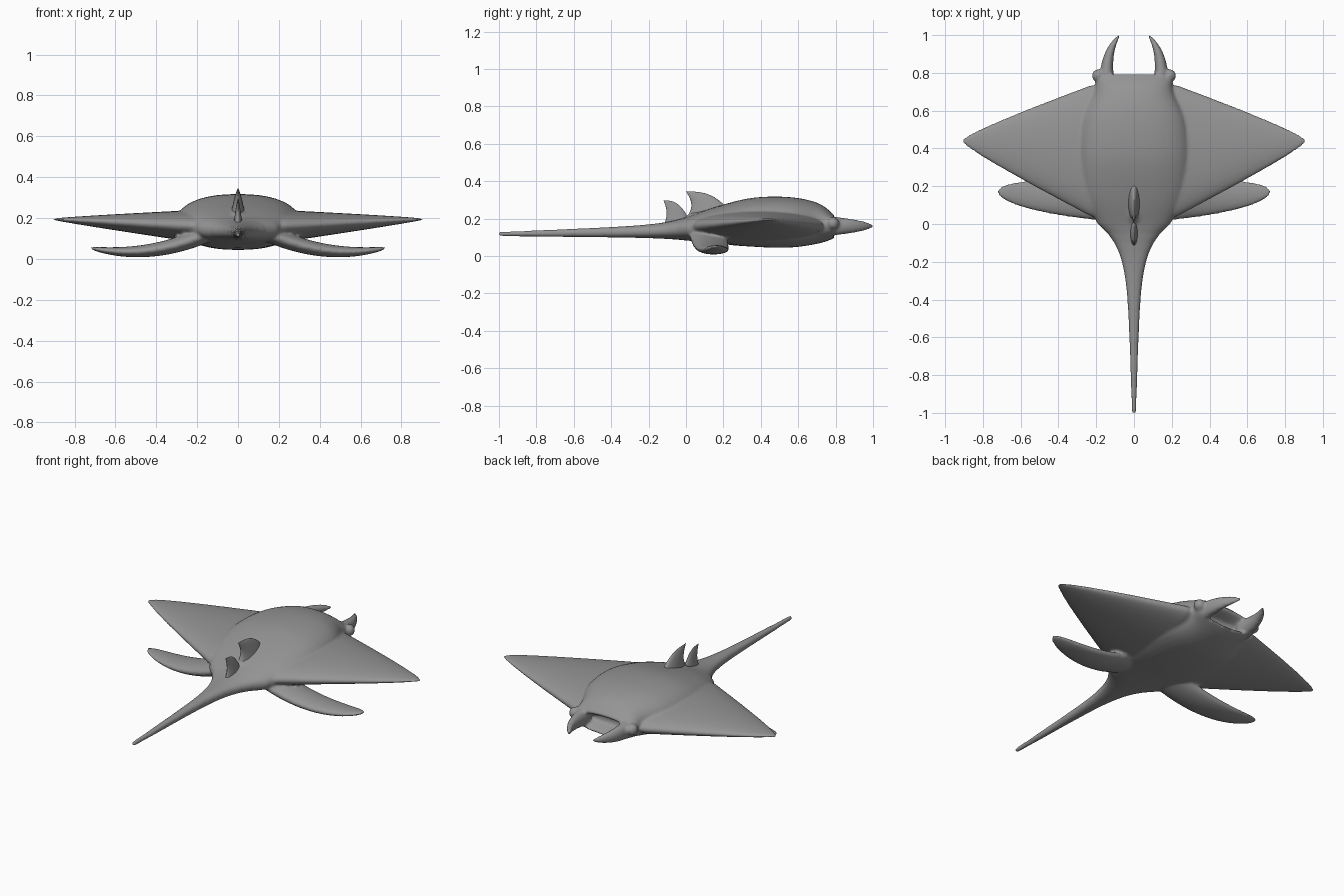
import bpy, bmesh
from math import sin, cos, pi, exp, sqrt, copysign
from mathutils import Vector, Matrix

default_cube = bpy.data.objects.get("Cube")
if default_cube:
    bpy.data.objects.remove(default_cube)

colour = (0.3, 0.3, 0.3, 1)
skin = bpy.data.materials.new("skin grey")
skin.use_nodes = True
skin.diffuse_color = colour
skin.node_tree.nodes["Principled BSDF"].inputs["Base Color"].default_value = colour


def rounded_steps(count):
    """Fractions from root to tip, crowding together at the tip."""
    return [1 - (1 - i / count) ** 2 for i in range(count + 1)]


def spline(rows, steps):
    """Smooth curve through a few loft stations."""
    points = [Vector(row) for row in rows]
    points = points[:1] + points + points[-1:]
    curve = []
    for before, start, end, after in zip(points, points[1:], points[2:], points[3:]):
        leave, arrive = (end - before) / 2, (after - start) / 2
        for i in range(steps):
            t = i / steps
            ease = t * t * (3 - 2 * t)
            curve.append(start.lerp(end, ease) + leave * t * (1 - t) ** 2
                         - arrive * t * t * (1 - t))
    return curve + points[-1:]


def signed_power(value, power):
    return copysign(abs(value) ** power, value)


def loft(bm, axis, stations, side=1, squareness=1.0, count=40):
    """Skin oval rings given as (position, centre, radius, centre, radius)."""
    rings = []
    for position, centre_u, radius_u, centre_v, radius_v in stations:
        ring = []
        for k in range(count):
            angle = 2 * pi * k / count
            u = centre_u + max(radius_u, 0.001) * signed_power(cos(angle), squareness)
            v = centre_v + max(radius_v, 0.001) * signed_power(sin(angle), squareness)
            place = {"x": (position, u, v), "y": (u, position, v), "z": (u, v, position)}
            x, y, z = place[axis]
            ring.append(bm.verts.new((x * side, y, z)))
        rings.append(ring)
    for near, far in zip(rings, rings[1:]):
        for k in range(count):
            bm.faces.new((near[k], near[k - 1], far[k - 1], far[k]))
    bm.faces.new(rings[0])
    bm.faces.new(rings[-1])


def finish(bm, name):
    """Turn the finished part into a smooth grey object."""
    bmesh.ops.recalc_face_normals(bm, faces=bm.faces[:])
    mesh = bpy.data.meshes.new(name)
    bm.to_mesh(mesh)
    bm.free()
    mesh.materials.append(skin)
    mesh.shade_smooth()
    part = bpy.data.objects.new(name, mesh)
    bpy.context.collection.objects.link(part)
    return part


def tail_station(y):
    """Whip tail that flares out where it meets the trunk."""
    along, flare = 1 + y, exp(y / 0.12)
    width = 0.012 + 0.03 * along + 0.15 * flare
    height = 0.012 + 0.025 * along + 0.025 * flare
    return y, 0, width, 0.117 + 0.016 * along + 0.012 * flare, height


def wing_station(s):
    """Broad triangular wing with a rounded tip."""
    taper, tip = 1 - s, sqrt(1 - s)
    chord = min(0.35, 0.36 * taper + 0.09 * tip)
    return 0.915 * s, 0.37 + 0.07 * s, chord, 0.15 + 0.045 * s, 0.08 * taper + 0.02 * tip


def pelvic_station(s):
    """Lower fin that dips and then curls up at the tip."""
    chord = 0.1 * sqrt(1 - s ** 3)
    droop = 0.035 + 0.3 * (s - 0.75) ** 2
    return 0.725 * s, 0.1 + 0.07 * s, chord, droop, 0.05 * sqrt(1 - s)


def horn_station(s):
    """Head lobe curving inward to a point."""
    tip = sqrt(1 - s)
    return 0.75 + 0.255 * s, 0.145 - 0.07 * s ** 3, 0.04 * tip, 0.16, 0.055 * tip


def dorsal_fin(name, base, height, tip_y, length):
    """Thin fin swept back to a point above its trailing edge."""
    stations = []
    for s in rounded_steps(16):
        front = tip_y + length * (1 - s) ** 0.35
        back = tip_y + length * sin(pi * s) / 9
        thickness = 0.15 * length * (1 - s) ** 0.7
        stations.append((base + height * s, 0, thickness, (front + back) / 2, (front - back) / 2))
    bm = bmesh.new()
    loft(bm, "z", stations)
    finish(bm, name)


bm = bmesh.new()

# Tail and trunk, ending in a shallow mouth pocket
tail = [tail_station(i / 20 - 1) for i in range(20)]
trunk = [tail_station(0),
         (0.15, 0, 0.27, 0.165, 0.095),
         (0.35, 0, 0.3, 0.18, 0.13),
         (0.55, 0, 0.28, 0.18, 0.135),
         (0.7, 0, 0.21, 0.175, 0.11),
         (0.78, 0, 0.2, 0.16, 0.07),
         (0.79, 0, 0.17, 0.155, 0.05),
         (0.72, 0, 0.1, 0.155, 0.02)]
loft(bm, "y", tail + spline(trunk, 6), squareness=0.87)

# Paired wings, lower fins, head lobes and eye bumps
for side in (1, -1):
    for axis, station in (("x", wing_station), ("x", pelvic_station), ("y", horn_station)):
        loft(bm, axis, [station(s) for s in rounded_steps(30)], side)
    eye = Matrix.Translation((side * 0.19, 0.785, 0.175))
    bmesh.ops.create_uvsphere(bm, u_segments=20, v_segments=12, radius=0.034, matrix=eye)

# Fuse everything into one soft skin
body = finish(bm, "ray_body")
fuse = body.modifiers.new("fuse", "REMESH")
fuse.mode = "VOXEL"
fuse.voxel_size = 0.008
fuse.use_smooth_shade = True
blend = body.modifiers.new("blend", "SMOOTH")
blend.factor = 0.5
blend.iterations = 8

dorsal_fin("large_dorsal_fin", 0.2, 0.145, 0, 0.26)
dorsal_fin("small_dorsal_fin", 0.16, 0.137, -0.12, 0.15)
